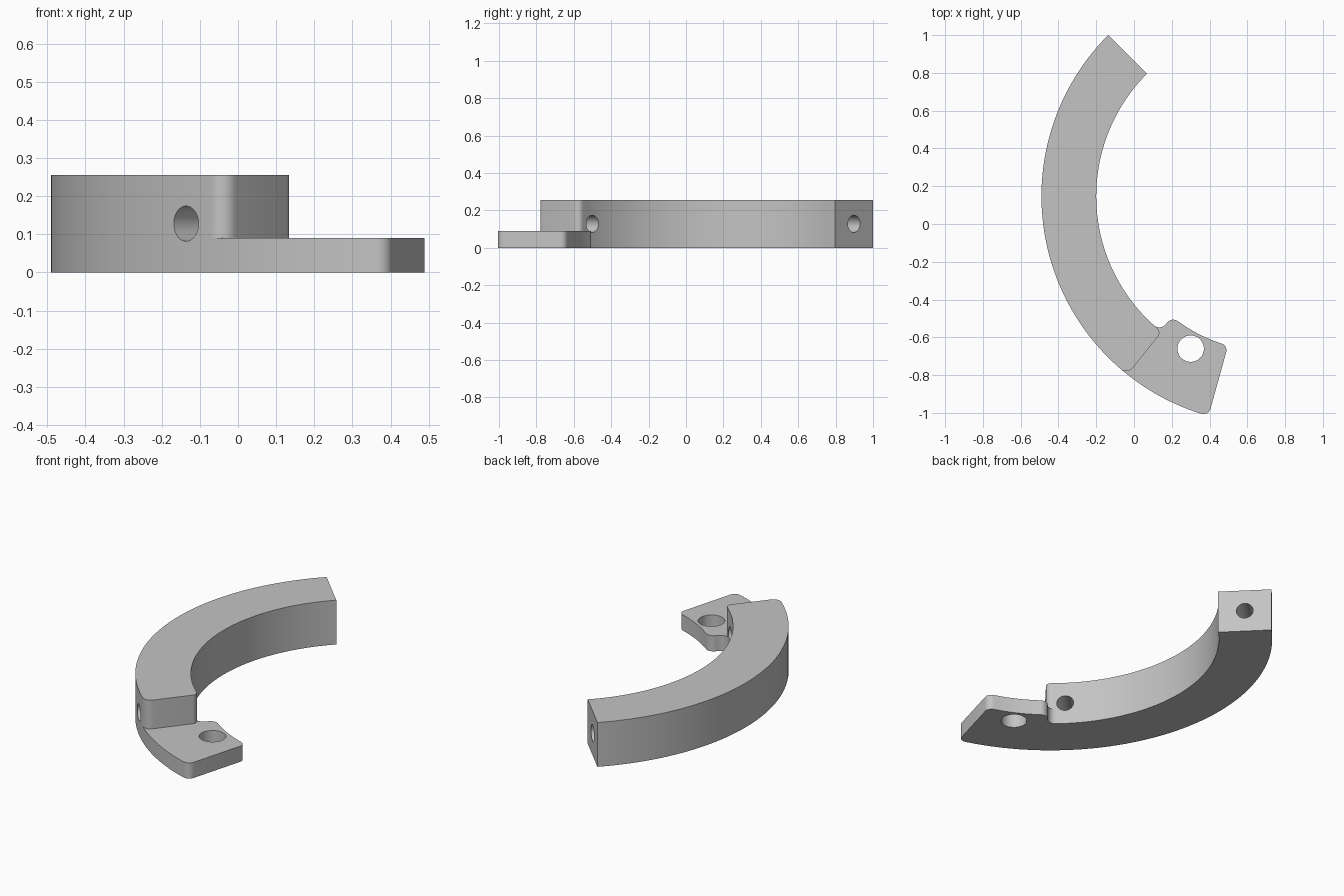
import bpy, bmesh
from math import radians, degrees, sin, cos, pi

if "Cube" in bpy.data.objects:
    bpy.data.objects.remove(bpy.data.objects["Cube"], do_unlink=True)

CX, CY = 0.717, 0.147            # centre of the ring the bracket follows
R_OUT, R_IN, R_TAB = 1.207, 0.917, 0.82
HEIGHT, TAB_H, HOLE_Z = 0.255, 0.09, 0.128
START, BLOCK_END, TAB_END = 135, 231.5, 254.5
STEP = 1.5

grey = bpy.data.materials.new("plain grey")
grey.use_nodes = True
colour = (0.55, 0.55, 0.55, 1)
grey.diffuse_color = colour
grey.node_tree.nodes["Principled BSDF"].inputs["Base Color"].default_value = colour


def xy(ang, r):
    return CX + r * cos(radians(ang)), CY + r * sin(radians(ang))


def arc(r, a0, a1):
    """Points on a shared angular grid strictly between two angles."""
    lo, hi = min(a0, a1), max(a0, a1)
    grid = [i * STEP for i in range(int(360 / STEP)) if lo + 0.2 < i * STEP < hi - 0.2]
    return [(a, r) for a in (grid if a1 > a0 else reversed(grid))]


def fillet(ang, r, da, dr, t, arc_first=True):
    """Rounded corner between an arc (side da) and a radial edge (side dr)."""
    w = degrees(t / r) * da
    pts = []
    for i in range(9):
        th = i * pi / 16
        pts.append((ang + w * (1 - sin(th)), r + dr * t * (1 - cos(th))))
    return pts if arc_first else pts[::-1]


def join(*runs):
    """Chain corner runs, filling in the arcs between alternate runs."""
    out = []
    for run in runs:
        if out and abs(out[-1][1] - run[0][1]) < 1e-6:
            out += arc(run[0][1], out[-1][0], run[0][0])
        out += run
    return [xy(a, r) for a, r in out]


def extrude(name, outline, z0, z1):
    bm = bmesh.new()
    face = bm.faces.new([bm.verts.new((x, y, z0)) for x, y in outline])
    top = bmesh.ops.extrude_face_region(bm, geom=[face])["geom"]
    bmesh.ops.translate(bm, vec=(0, 0, z1 - z0),
                        verts=[v for v in top if isinstance(v, bmesh.types.BMVert)])
    bmesh.ops.recalc_face_normals(bm, faces=bm.faces)
    mesh = bpy.data.meshes.new(name)
    bm.to_mesh(mesh)
    bm.free()
    mesh.materials.append(grey)
    obj = bpy.data.objects.new(name, mesh)
    bpy.context.collection.objects.link(obj)
    return obj


def drill(name, loc, radius, length, rot=(0, 0, 0)):
    bpy.ops.mesh.primitive_cylinder_add(vertices=40, radius=radius, depth=length,
                                        location=loc, rotation=rot)
    obj = bpy.context.object
    obj.name = name
    obj.data.materials.append(grey)
    return obj


def combine(target, tool, operation):
    mod = target.modifiers.new(operation.title(), 'BOOLEAN')
    mod.operation, mod.solver, mod.object = operation, 'EXACT', tool
    bpy.context.view_layer.objects.active = target
    bpy.ops.object.modifier_apply(modifier=mod.name)
    bpy.data.objects.remove(tool, do_unlink=True)


# Lower layer: the full arc with the thin mounting tab at its end
TAB_SIDE = 231
lower = join(
    [(START, R_IN), (START, R_OUT)],
    fillet(TAB_END, R_OUT, -1, -1, 0.04),
    fillet(TAB_END, R_TAB, -1, 1, 0.035, False),
    fillet(TAB_SIDE, R_TAB, 1, 1, 0.04),
    fillet(TAB_SIDE, R_IN, -1, -1, 0.045, False),
    [(START, R_IN)])
bracket = extrude("curved_bracket", lower[:-1], 0, TAB_H)

# Upper layer: the tall block, stopping short of the tab
upper = join(
    [(START, R_IN), (START, R_OUT)],
    fillet(BLOCK_END, R_OUT, -1, -1, 0.045),
    fillet(BLOCK_END, R_IN, -1, 1, 0.03, False),
    [(START, R_IN)])
block = extrude("tall_block", upper[:-1], TAB_H, HEIGHT)
combine(bracket, block, 'UNION')

# Holes: cross hole through the block, blind end hole, mounting hole in the tab
mid = (R_OUT + R_IN) / 2
sideways = (0, pi / 2, pi / 4)
for name, loc, radius, length, rot in (
        ("cross_hole", (*xy(225, mid), HOLE_Z), 0.046, 0.5, sideways),
        ("end_hole", (*xy(START, mid), HOLE_Z), 0.046, 0.6, sideways),
        ("mounting_hole", (0.30, -0.66, TAB_H / 2), 0.07, 0.3, (0, 0, 0))):
    combine(bracket, drill(name, loc, radius, length, rot), 'DIFFERENCE')

# Smooth the curved walls, keep the edges sharp
bpy.ops.object.select_all(action='DESELECT')
bracket.select_set(True)
bpy.context.view_layer.objects.active = bracket
bpy.ops.object.shade_smooth_by_angle(angle=radians(30))
